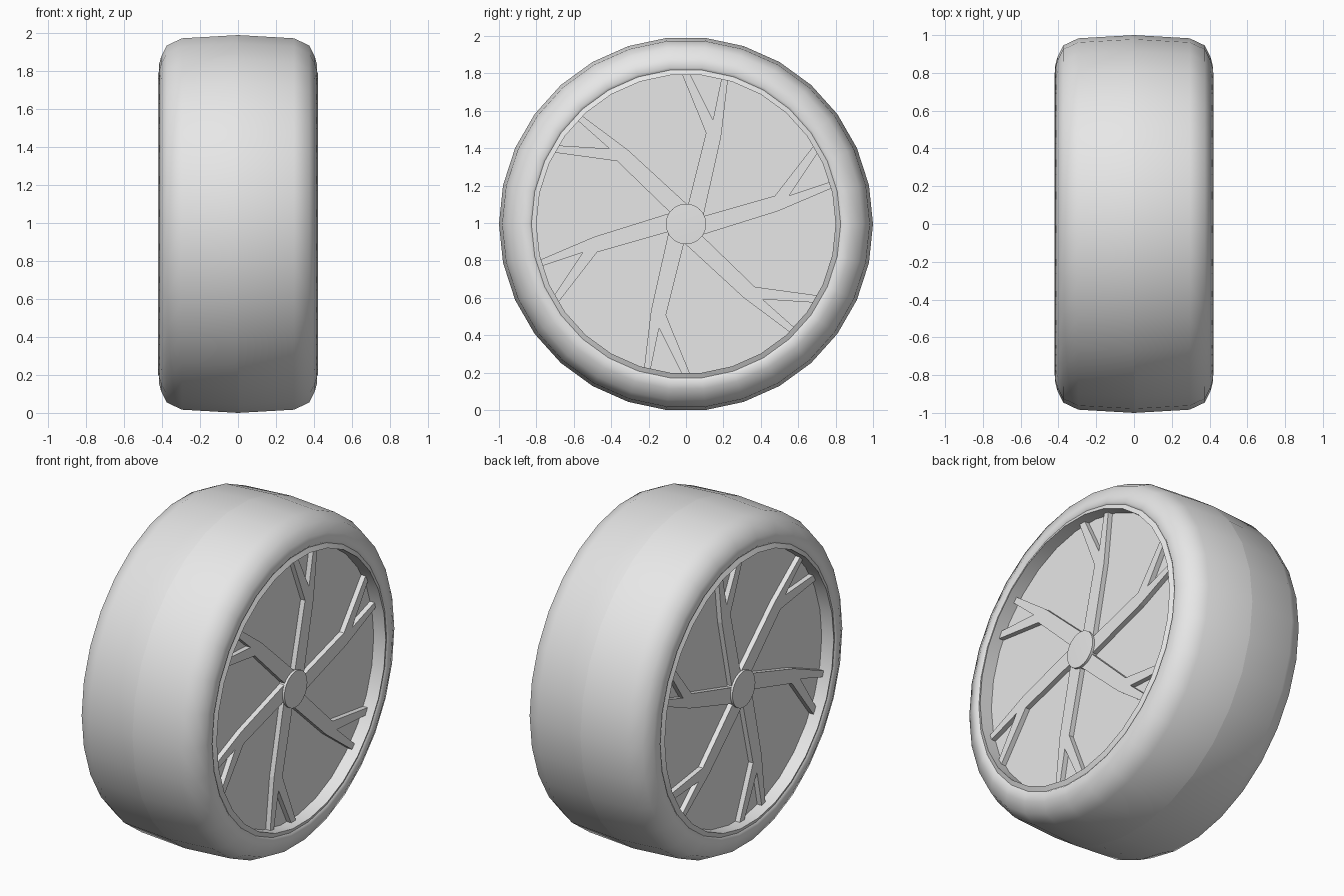
import bpy, bmesh, math
from mathutils import Matrix

if "Cube" in bpy.data.objects:
    bpy.data.objects.remove(bpy.data.objects["Cube"], do_unlink=True)

SEGMENTS = 30
AXLE_Z = math.cos(math.pi / SEGMENTS)   # tyre rests on a flat facet

grey = bpy.data.materials.new("light_grey")
grey.use_nodes = True
grey.diffuse_color = (0.8, 0.8, 0.8, 1)
grey.node_tree.nodes["Principled BSDF"].inputs["Base Color"].default_value = (0.8, 0.8, 0.8, 1)


def finish(name, bm, smooth_angle):
    """Turn a one-sided bmesh into an object mirrored across the wheel."""
    bmesh.ops.remove_doubles(bm, verts=bm.verts, dist=0.0005)
    bmesh.ops.recalc_face_normals(bm, faces=bm.faces)
    mesh = bpy.data.meshes.new(name)
    bm.to_mesh(mesh)
    bm.free()
    mesh.materials.append(grey)
    obj = bpy.data.objects.new(name, mesh)
    bpy.context.collection.objects.link(obj)
    obj.location.z = AXLE_Z
    mirror = obj.modifiers.new("both_sides", 'MIRROR')
    mirror.use_axis = (True, False, False)
    mirror.use_mirror_merge = False
    if smooth_angle:
        bpy.ops.object.select_all(action='DESELECT')
        obj.select_set(True)
        bpy.context.view_layer.objects.active = obj
        bpy.ops.object.shade_smooth_by_angle(angle=math.radians(smooth_angle))
    return obj


def revolve(name, profile, closed=False, smooth_angle=35):
    """Spin (x, radius) points around the axle."""
    bm = bmesh.new()
    verts = [bm.verts.new((x, r, 0)) for x, r in profile]
    edges = [bm.edges.new(pair) for pair in zip(verts, verts[1:])]
    if closed:
        edges.append(bm.edges.new((verts[-1], verts[0])))
    bmesh.ops.spin(bm, geom=verts + edges, cent=(0, 0, 0), axis=(1, 0, 0),
                   angle=math.tau, steps=SEGMENTS)
    return finish(name, bm, smooth_angle)


# Tyre: slightly crowned tread with rounded shoulders
revolve("tyre", [(0, 1), (0.295, 0.983), (0.375, 0.945), (0.405, 0.885),
                 (0.417, 0.84), (0.405, 0.825)], smooth_angle=60)

# Rim lip: outer slope and straight inner wall
revolve("rim_lip", [(0.404, 0.832), (0.42, 0.80), (0.33, 0.80), (0.33, 0.832)], closed=True)

# Backing disc behind the spokes
revolve("wheel_disc", [(0.34, 0), (0.34, 0.81), (0.31, 0.81), (0.31, 0)])

# Centre cap
revolve("hub_cap", [(0.388, 0), (0.384, 0.108), (0.32, 0.108), (0.32, 0)])

# Forked spokes: one outline, repeated six times around the axle
outline = [(0.0, 0.06), (0.107, 0.487), (-0.025, 0.81), (0.018, 0.81),
           (0.144, 0.556), (0.192, 0.79), (0.225, 0.78), (0.187, 0.463), (0.09, 0.03)]
bm = bmesh.new()
for i in range(6):
    turn = Matrix.Rotation(i * math.tau / 6, 4, 'X')
    face = bm.faces.new([bm.verts.new(turn @ Matrix.Translation((0.335, y, z)).translation)
                         for y, z in outline])
    top = bmesh.ops.extrude_face_region(bm, geom=[face])["geom"]
    bmesh.ops.translate(bm, vec=(0.035, 0, 0),
                        verts=[v for v in top if isinstance(v, bmesh.types.BMVert)])
finish("spokes", bm, 0)
